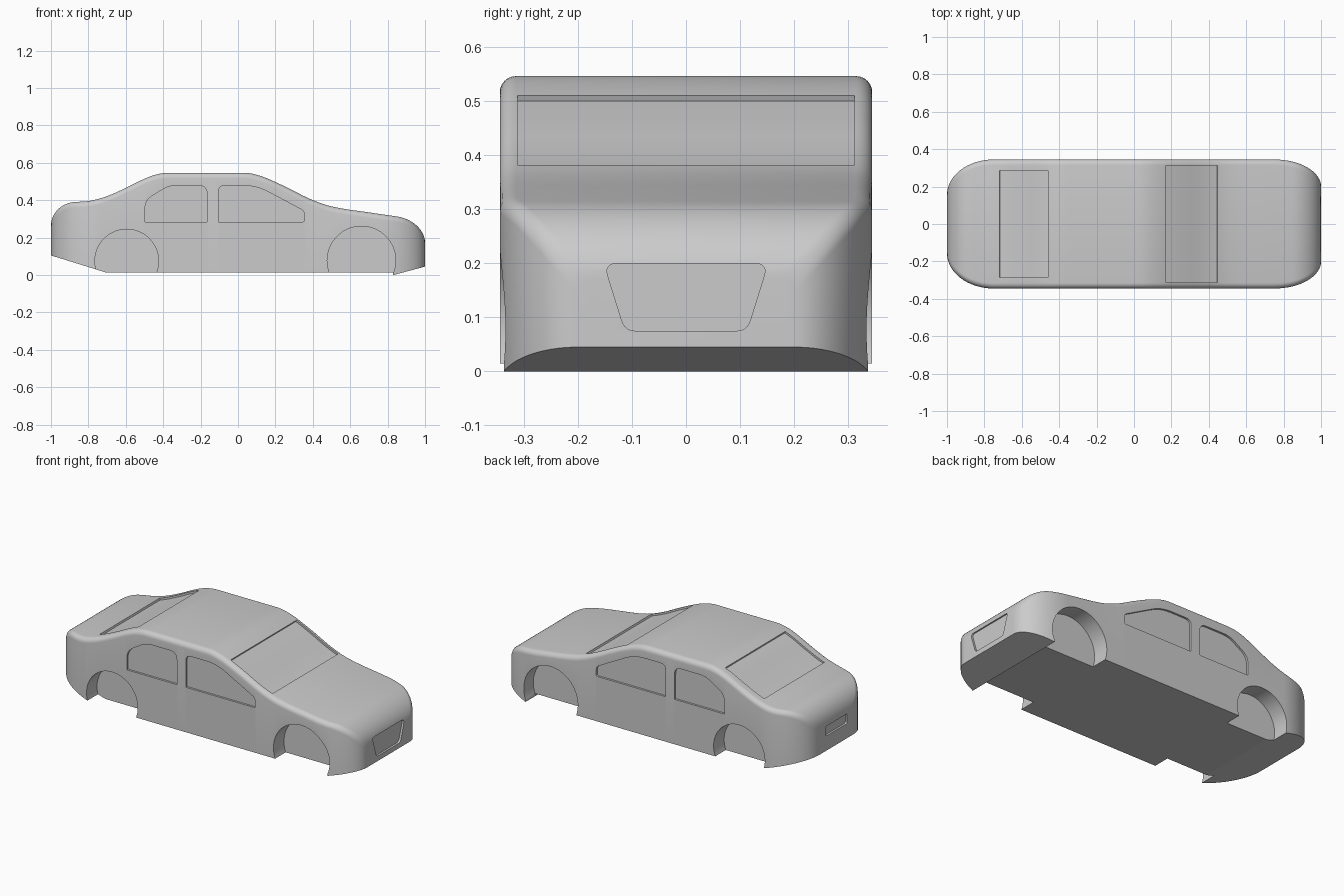
import bpy, bmesh, math
from mathutils import Vector

if "Cube" in bpy.data.objects:
    bpy.data.objects.remove(bpy.data.objects["Cube"])

# Centre-line height of bonnet, roof and boot (x, z)
TOP = [(-1, .388), (-.87, .391), (-.79, .397), (-.7, .422), (-.6, .466), (-.5, .515),
       (-.44, .537), (-.37, .547), (.03, .547), (.08, .541), (.14, .523), (.25, .474),
       (.385, .407), (.47, .375), (.55, .357), (.7, .335), (.86, .312), (1, .293)]
BOTTOM = [(-1, .105), (-.71, .015), (.829, .015), (.83, 0), (1, .045)]
FILLET = .03


def linear(pts, x):
    for (x0, z0), (x1, z1) in zip(pts, pts[1:]):
        if x <= x1:
            return z0 + (z1 - z0) * (x - x0) / (x1 - x0)
    return pts[-1][1]


def smooth(pts, x):
    s = [(b[1] - a[1]) / (b[0] - a[0]) for a, b in zip(pts, pts[1:])]
    m = [s[0]] + [(a + b) / 2 if a * b > 0 else 0 for a, b in zip(s, s[1:])] + [s[-1]]
    for i in range(len(s)):
        if x <= pts[i + 1][0] + 1e-9:
            h = pts[i + 1][0] - pts[i][0]
            t = (x - pts[i][0]) / h
            return ((2*t**3 - 3*t*t + 1) * pts[i][1] + (t**3 - 2*t*t + t) * h * m[i]
                    + (3*t*t - 2*t**3) * pts[i + 1][1] + (t**3 - t*t) * h * m[i + 1])


def drop(u):
    u = min(max(u, 0), 1)
    return 1 - math.sqrt(1 - u * u)


def top(x):
    return smooth(TOP, x) - .12 * drop((x - .85) / .15) - .125 * drop((-.87 - x) / .13)


def half_width(x):
    return .345 - .145 * drop((x - .75) / .25) - .19 * drop((-.75 - x) / .25)


def finish(name, bm):
    bmesh.ops.recalc_face_normals(bm, faces=bm.faces)
    me = bpy.data.meshes.new(name)
    bm.to_mesh(me)
    bm.free()
    ob = bpy.data.objects.new(name, me)
    bpy.context.collection.objects.link(ob)
    return ob


def prism(name, pts, place, a, b):
    """Extrude a 2D outline from a to b; place maps (u, v, depth) to xyz."""
    bm = bmesh.new()
    r0 = [bm.verts.new(place(u, v, a)) for u, v in pts]
    r1 = [bm.verts.new(place(u, v, b)) for u, v in pts]
    bm.faces.new(r0)
    bm.faces.new(r1)
    for i in range(len(pts)):
        j = (i + 1) % len(pts)
        bm.faces.new((r0[i], r0[j], r1[j], r1[i]))
    return finish(name, bm)


def rounded(corners, steps=6):
    """Outline from (u, v, trim) corners, each softened by a quadratic curve."""
    out = []
    for i, (u, v, r) in enumerate(corners):
        c = Vector((u, v))
        if r == 0:
            out.append((u, v))
            continue
        p = c + (Vector(corners[i - 1][:2]) - c).normalized() * r
        q = c + (Vector(corners[(i + 1) % len(corners)][:2]) - c).normalized() * r
        for k in range(steps + 1):
            t = k / steps
            out.append(tuple(p * (1-t)**2 + c * 2*t*(1-t) + q * t*t))
    return out


def along_y(u, v, d):
    return (u, d, v)


def along_x(u, v, d):
    return (d, u, v)


# Body shell: rounded cross-sections lofted along x
N = 18
xs = [.75 + .25 * math.sin(math.pi / 2 * i / N) for i in range(N + 1)]
xs = [-x for x in xs] + xs + [-.74 + .02 * i for i in range(75)] + [-.71, .829, .83]
xs = sorted({round(x, 5) for x in xs})
bm = bmesh.new()
rings = []
for x in xs:
    w, t, b = half_width(x), top(x), linear(BOTTOM, x)
    half = [(w, b)] + [(w - FILLET + FILLET * math.cos(k * math.pi / 12),
                        t - FILLET + FILLET * math.sin(k * math.pi / 12)) for k in range(7)]
    loop = half + [(-y, z) for y, z in reversed(half)]
    rings.append([bm.verts.new((x, y, z)) for y, z in loop])
for r0, r1 in zip(rings, rings[1:]):
    for i in range(len(r0)):
        j = (i + 1) % len(r0)
        bm.faces.new((r0[i], r0[j], r1[j], r1[i]))
bm.faces.new(rings[0])
bm.faces.new(rings[-1])
body = finish("car_body", bm)

cutters = []
# Wheel arches and side windows, both sides
front_window = rounded([(-.105, .285, 0), (.355, .285, .008), (.355, .342, .02),
                        (.1, .478, .07), (-.105, .478, .035)])
rear_window = rounded([(-.497, .285, 0), (-.165, .285, 0), (-.165, .478, .045),
                       (-.37, .478, .04), (-.497, .4, .045)])
for side in (-1, 1):
    for cx, cz, r in ((.66, .078, .183), (-.595, .075, .17)):
        circle = [(cx + r * math.cos(a * math.pi / 32), cz + r * math.sin(a * math.pi / 32))
                  for a in range(64)]
        cutters.append(prism("wheel_arch_cutter", circle, along_y, side * .245, side * .5))
    for outline in (front_window, rear_window):
        cutters.append(prism("side_window_cutter", outline, along_y, side * .333, side * .5))


# Windscreen and rear screen recesses follow the roof line
def screen(x0, x1, hw):
    inner, outer = [], []
    for i in range(13):
        x = x0 + (x1 - x0) * i / 12
        n = Vector((-(top(x + .005) - top(x - .005)) / .01, 1)).normalized()
        p = Vector((x, top(x)))
        inner.append(tuple(p - n * .011))
        outer.append(tuple(p + n * .03))
    cutters.append(prism("screen_cutter", inner + outer[::-1], along_y, -hw, hw))


screen(.17, .447, .312)
screen(-.72, -.46, .285)

# Front grille and rear plate recesses
grille = rounded([(-.152, .2, .025), (.152, .2, .025), (.113, .075, .02), (-.113, .075, .02)])
plate = rounded([(-.1, .193, .008), (.1, .193, .008), (.1, .252, .008), (-.1, .252, .008)])
cutters.append(prism("grille_cutter", grille, along_x, .988, 1.1))
cutters.append(prism("plate_cutter", plate, along_x, -.988, -1.1))

# Carve the recesses
bpy.context.view_layer.objects.active = body
body.select_set(True)
for c in cutters:
    m = body.modifiers.new("cut", 'BOOLEAN')
    m.operation, m.solver, m.object = 'DIFFERENCE', 'EXACT', c
    bpy.ops.object.modifier_apply(modifier=m.name)
    bpy.data.objects.remove(c)
bpy.ops.object.shade_smooth_by_angle(angle=math.radians(30))
